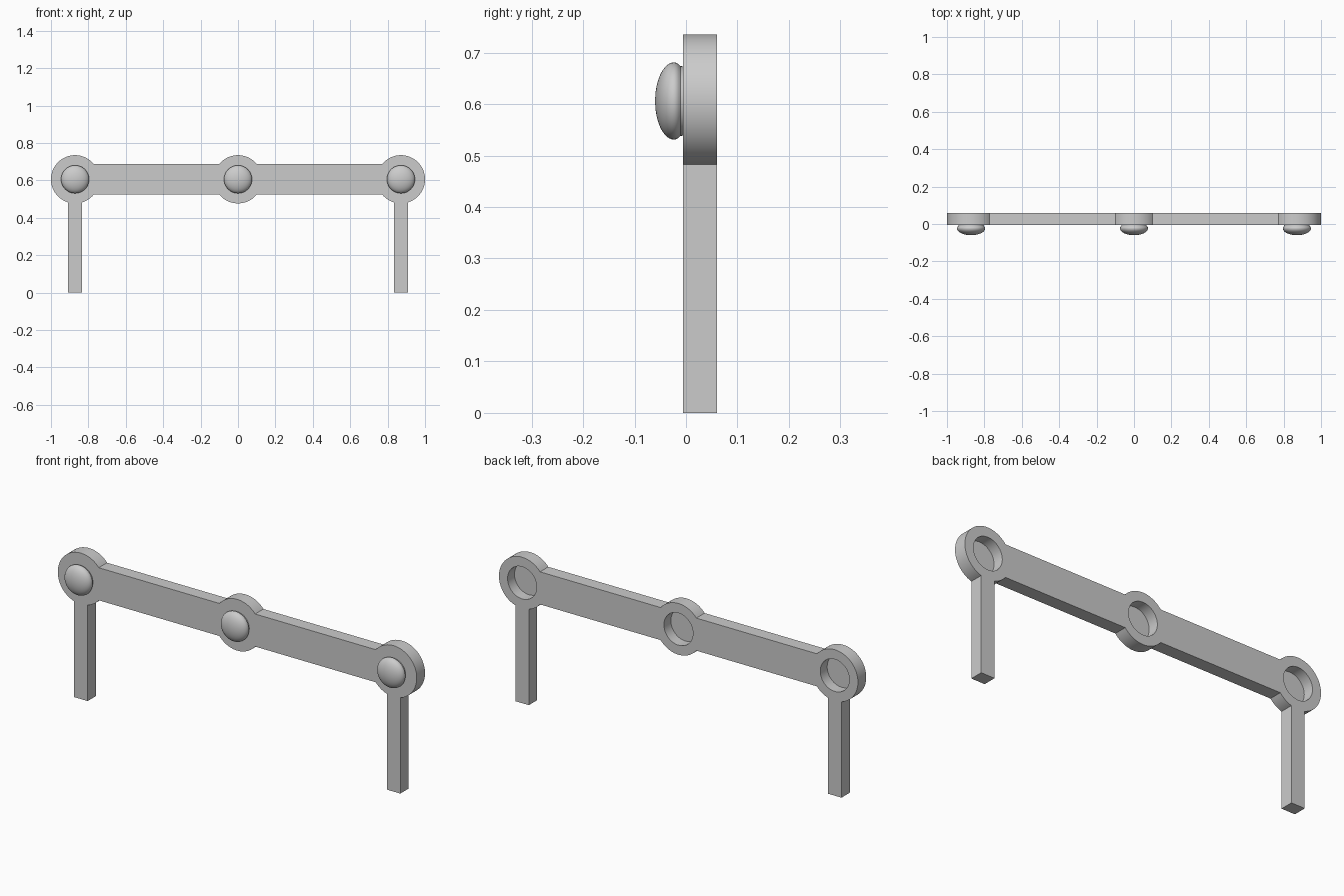
import bpy
import bmesh
from math import asin, cos, sin, pi, radians

cube = bpy.data.objects.get("Cube")
if cube:
    bpy.data.objects.remove(cube, do_unlink=True)

FRONT, BACK = -0.006, 0.06
POST_X, AXIS_Z = 0.871, 0.606
DISC_R, HOLE_R = 0.129, 0.081
BEAM_HALF, LEG_HALF = 0.082, 0.0375
FLOOR_Y = 0.005

grey = bpy.data.materials.new("plain grey")
grey.use_nodes = True
grey.diffuse_color = (0.6, 0.6, 0.6, 1)
grey.node_tree.nodes["Principled BSDF"].inputs["Base Color"].default_value = (0.6, 0.6, 0.6, 1)


def make_object(name, bm):
    bmesh.ops.recalc_face_normals(bm, faces=bm.faces)
    mesh = bpy.data.meshes.new(name)
    bm.to_mesh(mesh)
    bm.free()
    mesh.materials.append(grey)
    obj = bpy.data.objects.new(name, mesh)
    bpy.context.collection.objects.link(obj)
    return obj


def activate(obj):
    bpy.ops.object.select_all(action="DESELECT")
    obj.select_set(True)
    bpy.context.view_layer.objects.active = obj


def smooth(obj):
    activate(obj)
    bpy.ops.object.shade_smooth_by_angle(angle=radians(35))


def arc(cx, start, end, radius=DISC_R):
    n = max(3, round((end - start) / radians(5)))
    angles = [start + (end - start) * i / n for i in range(n + 1)]
    return [(cx + radius * cos(t), AXIS_Z + radius * sin(t)) for t in angles]


def prism(name, outline, y0, y1):
    bm = bmesh.new()
    face = bm.faces.new([bm.verts.new((x, y0, z)) for x, z in outline])
    new = bmesh.ops.extrude_face_region(bm, geom=[face])["geom"]
    verts = [v for v in new if isinstance(v, bmesh.types.BMVert)]
    bmesh.ops.translate(bm, verts=verts, vec=(0, y1 - y0, 0))
    if face.is_valid and len(bm.faces) == len(outline) + 1:
        bm.faces.new(list(face.verts))
    return make_object(name, bm)


def leg_foot(cx):
    return [(cx - LEG_HALF, 0), (cx + LEG_HALF, 0)]


# Frame: beam, three discs and two legs in one outline
a = asin(BEAM_HALF / DISC_R)
b = asin(LEG_HALF / DISC_R)
outline = (arc(POST_X, a - pi, -pi / 2 - b) + leg_foot(POST_X)
           + arc(POST_X, b - pi / 2, pi - a)
           + arc(0, a, pi - a)
           + arc(-POST_X, a, 1.5 * pi - b) + leg_foot(-POST_X)
           + arc(-POST_X, 1.5 * pi + b, 2 * pi - a)
           + arc(0, pi + a, 2 * pi - a))
frame = prism("beam_frame", outline, FRONT, BACK)

# Round recesses in the back
for x in (-POST_X, 0, POST_X):
    cutter = prism("recess_cutter", arc(x, 0, 2 * pi, HOLE_R)[:-1], FLOOR_Y, BACK + 0.05)
    cutter.hide_render = True
    activate(frame)
    mod = frame.modifiers.new("recess", "BOOLEAN")
    mod.operation = "DIFFERENCE"
    mod.solver = "EXACT"
    mod.object = cutter
    bpy.ops.object.modifier_apply(modifier=mod.name)
    bpy.data.objects.remove(cutter, do_unlink=True)
smooth(frame)

# Domed studs with a short neck, turned about the y axis
dome = [(0.075 * cos(t), -0.023 - 0.037 * sin(t))
        for t in (pi / 2 * i / 12 for i in range(12, -1, -1))]
neck = [(0.074, -0.018), (0.071, -0.014), (0.068, -0.011), (0.067, FRONT + 0.001)]
for name, x in (("right_stud", -POST_X), ("middle_stud", 0), ("left_stud", POST_X)):
    bm = bmesh.new()
    verts = [bm.verts.new((r, y, 0)) for r, y in dome + neck]
    edges = [bm.edges.new(pair) for pair in zip(verts, verts[1:])]
    bmesh.ops.spin(bm, geom=verts + edges, cent=(0, 0, 0), axis=(0, 1, 0),
                   angle=2 * pi, steps=48)
    bmesh.ops.remove_doubles(bm, verts=bm.verts, dist=0.0001)
    stud = make_object(name, bm)
    stud.location = (x, 0, AXIS_Z)
    smooth(stud)
